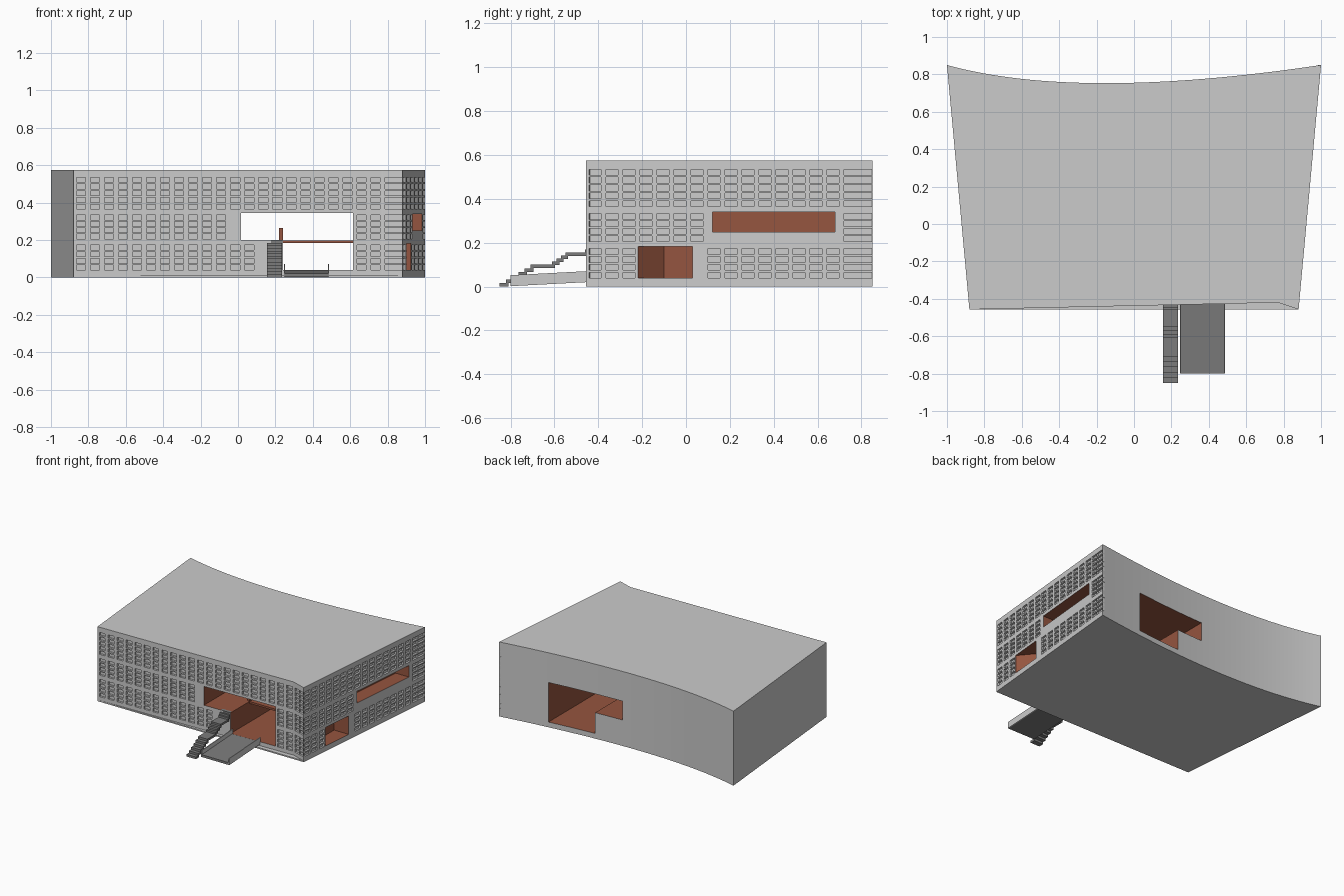
import bpy, bmesh
from mathutils import Vector

if "Cube" in bpy.data.objects:
    bpy.data.objects.remove(bpy.data.objects["Cube"])


def material(name, color):
    m = bpy.data.materials.new(name)
    m.diffuse_color = (*color, 1)
    m.use_nodes = True
    m.node_tree.nodes["Principled BSDF"].inputs["Base Color"].default_value = m.diffuse_color
    return m


grey = material("concrete", (0.6, 0.6, 0.6))
brown = material("rust_lining", (0.30, 0.09, 0.05))
dark = material("dark_grey", (0.2, 0.2, 0.2))


def make_object(name, bm, mats=()):
    bmesh.ops.remove_doubles(bm, verts=bm.verts, dist=1e-5)
    bmesh.ops.recalc_face_normals(bm, faces=bm.faces)
    me = bpy.data.meshes.new(name)
    bm.to_mesh(me)
    bm.free()
    for m in mats:
        me.materials.append(m)
    ob = bpy.data.objects.new(name, me)
    bpy.context.collection.objects.link(ob)
    return ob


def prism(name, pts, offset, mats=(), index=0):
    """Extrude a planar 3D outline along an offset vector."""
    bm = bmesh.new()
    f = bm.faces.new([bm.verts.new(p) for p in pts])
    r = bmesh.ops.extrude_face_region(bm, geom=[f])
    bmesh.ops.translate(bm, vec=offset, verts=[v for v in r["geom"] if isinstance(v, bmesh.types.BMVert)])
    # the start cap stays in place so the prism is closed
    if len([g for g in bm.faces if len(g.verts) == len(pts)]) < 2:
        bm.faces.new([v for v in list(bm.verts)[:len(pts)]])
    for g in bm.faces:
        g.material_index = index
    return make_object(name, bm, mats)


def box(name, x0, x1, y0, y1, z0, z1, mats=()):
    return prism(name, [(x0, y0, z0), (x1, y0, z0), (x1, y1, z0), (x0, y1, z0)], (0, 0, z1 - z0), mats)


# main dimensions
H = 0.575
FL, FR, KINK = Vector((-0.88, -0.457)), Vector((0.88, -0.457)), Vector((0.77, -0.42))
BL, BR = Vector((-1, 0.85)), Vector((1, 0.85))

# brick rows: three bands
rows = [0.052, 0.088, 0.124, 0.160, 0.218, 0.252, 0.286, 0.320,
        0.378, 0.414, 0.450, 0.486, 0.522]
zs = [0] + [z + d for z in rows for d in (-0.013, 0.013)] + [H]


def wall(bm, pts, is_brick, inward):
    """Gridded wall over a plan path, with recessed brick cells."""
    for a, b in zip(pts, pts[1:]):
        for j in range(len(zs) - 1):
            q = [Vector((*a, zs[j])), Vector((*b, zs[j])), Vector((*b, zs[j + 1])), Vector((*a, zs[j + 1]))]
            if is_brick(a, b, j):
                p = [v + inward for v in q]
                quads = [p] + [[q[k], q[k - 1], p[k - 1], p[k]] for k in range(4)]
            else:
                quads = [q]
            for c in quads:
                bm.faces.new([bm.verts.new(v) for v in c])


def front_y(x):
    if x < KINK.x:
        return FL.lerp(KINK, (x - FL.x) / (KINK.x - FL.x)).y
    return KINK.lerp(FR, (x - KINK.x) / (FR.x - KINK.x)).y


def front_brick(a, b, j):
    if j % 2 == 0 or b.x - a.x < 0.045:
        return False
    z = (zs[j] + zs[j + 1]) / 2
    hole = (b.x > 0 and a.x < 0.625 and 0.19 < z < 0.36) or (b.x > 0.15 and a.x < 0.625 and z < 0.2)
    return not hole


def right_brick(a, b, j):
    if j % 2 == 0 or b.y - a.y < 0.053:
        return False
    z = (zs[j] + zs[j + 1]) / 2
    hole = (b.y > -0.23 and a.y < 0.04 and z < 0.2) or (b.y > 0.11 and a.y < 0.69 and 0.2 < z < 0.36)
    return not hole


# plan paths
fx = [-0.84 + 0.075 * i + d for i in range(23) for d in (-0.0245, 0.0245)]
fx = sorted(fx + [KINK.x])
front = [FL] + [Vector((x, front_y(x))) for x in fx] + [FR]
ry = [-0.415 + 0.0775 * i + d for i in range(16) for d in (-0.0275, 0.0275)]
right = [FR] + [FR.lerp(BR, (y - FR.y) / (BR.y - FR.y)) for y in ry] + [BR]
ctrl = Vector((-0.3, 0.656))
N = 32
back = [BR * (1 - t) ** 2 + ctrl * 2 * t * (1 - t) + BL * t * t for t in (i / N for i in range(N + 1))]
plain = lambda a, b, j: False

# building body
bm = bmesh.new()
wall(bm, front, front_brick, Vector((0, 0.015, 0)))
wall(bm, right, right_brick, Vector((-0.015, 0, 0)))
wall(bm, back, plain, Vector())
wall(bm, [BL, FL], plain, Vector())
plan = front[:-1] + right[:-1] + back
for z in (0, H):
    bm.faces.new([bm.verts.new((*p, z)) for p in plan])
body = make_object("building_body", bm, (grey, brown))

# cutters: stepped passage, side doorway, side window
mats = (grey, brown)
passage = [(0.015, 0.2), (0.24, 0.2), (0.24, 0.04), (0.615, 0.04), (0.615, 0.345), (0.015, 0.345)]
door = [(1.1, -0.22), (0.9, -0.22), (0.80, -0.10), (0.80, 0.03), (1.1, 0.03)]
window = [(0.82, 0.12), (1.1, 0.12), (1.1, 0.68), (0.87, 0.68)]
cutters = [
    prism("passage_cutter", [(x, -1, z) for x, z in passage], (0, 2, 0), mats, 1),
    prism("door_cutter", [(x, y, 0.04) for x, y in door], (0, 0, 0.142), mats, 1),
    prism("window_cutter", [(x, y, 0.25) for x, y in window], (0, 0, 0.09), mats, 1)]
bpy.context.view_layer.objects.active = body
for c in cutters:
    m = body.modifiers.new(c.name, "BOOLEAN")
    m.object, m.operation, m.solver = c, "DIFFERENCE", "EXACT"
    bpy.ops.object.modifier_apply(modifier=m.name)
    bpy.data.objects.remove(c)
bpy.ops.object.select_all(action="DESELECT")
body.select_set(True)
bpy.ops.object.shade_smooth_by_angle()

# base sliver that keeps the bottom front edge straight
prism("base_sill", [(*FL, 0), (*FR, 0), (*KINK, 0)], (0, 0, 0.01), (grey,))

# bridge inside the passage
box("bridge_slab", 0.235, 0.617, -0.2, 0.1, 0.183, 0.198, (brown,))
box("bridge_parapet", 0.22, 0.24, -0.2, 0.1, 0.198, 0.265, (brown,))

# stairs: three flights with landings
top = [(-0.85, 0.0)]
for y1, z1, n, land in ((-0.68, 0.1, 6, -0.61), (-0.53, 0.155, 4, -0.46), (-0.42, 0.2, 3, -0.41)):
    y0, z0 = top[-1]
    for i in range(n):
        z = z0 + (z1 - z0) * (i + 1) / n
        top += [(y0 + (y1 - y0) * i / n, z), (y0 + (y1 - y0) * (i + 1) / n, z)]
    top.append((land, z1))
under = [(y + 0.012, max(z - 0.016, 0)) for y, z in top[2:]]
prism("stairs", [(0.155, y, z) for y, z in top + under[::-1]], (0.08, 0, 0), (dark,))

# entrance ramp and its side walls


def ramp_part(name, x0, x1, lo, hi, mat):
    y0, y1, rise = -0.8, -0.42, 0.02
    pts = [(x0, y0, lo), (x0, y1, lo + rise), (x0, y1, hi + rise), (x0, y0, hi)]
    return prism(name, pts, (x1 - x0, 0, 0), (mat,))


ramp_part("ramp_floor", 0.25, 0.48, 0.002, 0.02, dark)
for side, x in (("left", 0.245), ("right", 0.48)):
    ramp_part("ramp_wall_" + side, x, x + 0.006, 0.002, 0.052, grey)
